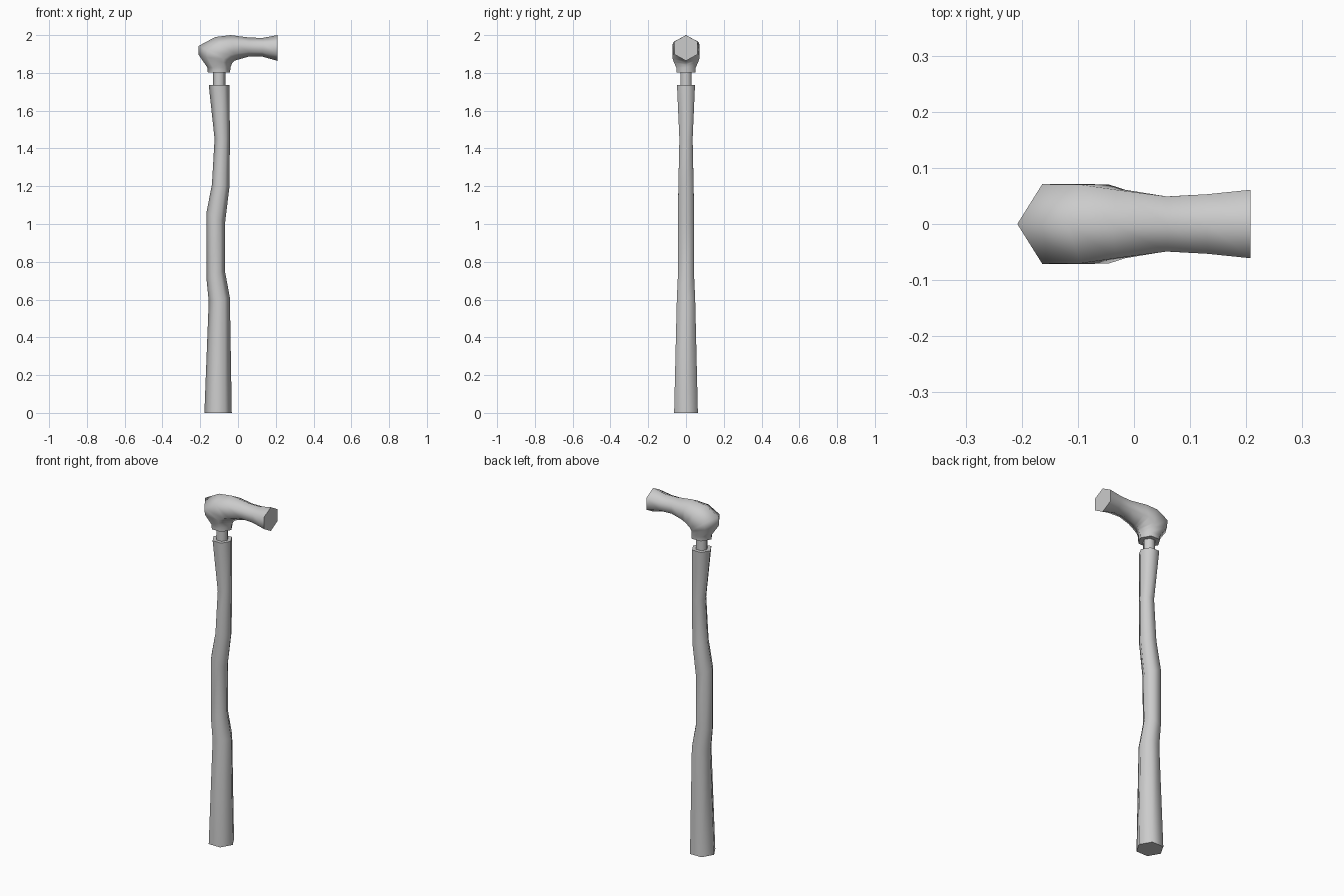
import bpy, bmesh, math

if "Cube" in bpy.data.objects:
    bpy.data.objects.remove(bpy.data.objects["Cube"])


def hex_tube(name, rings):
    """Loft hexagons; each ring is (outer x, outer z, inner x, inner z, half depth)."""
    bm = bmesh.new()
    loops = []
    for ox, oz, ix, iz, d in rings:
        loop = []
        for t, s in ((0, 0), (.25, -1), (.75, -1), (1, 0), (.75, 1), (.25, 1)):
            loop.append(bm.verts.new((ox + (ix - ox) * t, s * d, oz + (iz - oz) * t)))
        loops.append(loop)
    for a, b in zip(loops, loops[1:]):
        for i in range(6):
            j = (i + 1) % 6
            bm.faces.new((a[i], a[j], b[j], b[i]))
    bm.faces.new(loops[0][::-1])
    bm.faces.new(loops[-1])
    bmesh.ops.recalc_face_normals(bm, faces=bm.faces)
    mesh = bpy.data.meshes.new(name)
    bm.to_mesh(mesh)
    bm.free()
    ob = bpy.data.objects.new(name, mesh)
    bpy.context.collection.objects.link(ob)
    bpy.ops.object.select_all(action='DESELECT')
    ob.select_set(True)
    bpy.context.view_layer.objects.active = ob
    bpy.ops.object.shade_smooth_by_angle(angle=math.radians(70))
    return ob


# Crooked shaft: left edge x, z then right edge x, z
shaft = [(-.178, 0, -.033, 0), (-.155, .59, -.043, .61), (-.167, .71, -.070, .755),
         (-.167, 1.06, -.068, 1.01), (-.138, 1.21, -.045, 1.20),
         (-.124, 1.45, -.043, 1.45), (-.155, 1.737, -.045, 1.737)]
hex_tube("shaft", [(*r, (r[2] - r[0]) * .433) for r in shaft])

# Thin neck joining shaft and handle
hex_tube("neck", [(-.133, z, -.067, z, .0285) for z in (1.72, 1.82)])

# Handle: collar, then a bend that sweeps out to the flared end
hex_tube("handle", [
    (-.160, 1.803, -.042, 1.803, .051),
    (-.162, 1.828, -.040, 1.828, .051),
    (-.208, 1.895, -.035, 1.842, .064),
    (-.208, 1.943, -.030, 1.852, .071),
    (-.120, 1.990, -.018, 1.864, .070),
    (-.040, 2.000, -.008, 1.868, .061),
    (.060, 1.987, .055, 1.886, .049),
    (.130, 1.985, .130, 1.886, .053),
    (.208, 2.000, .208, 1.864, .061)])
